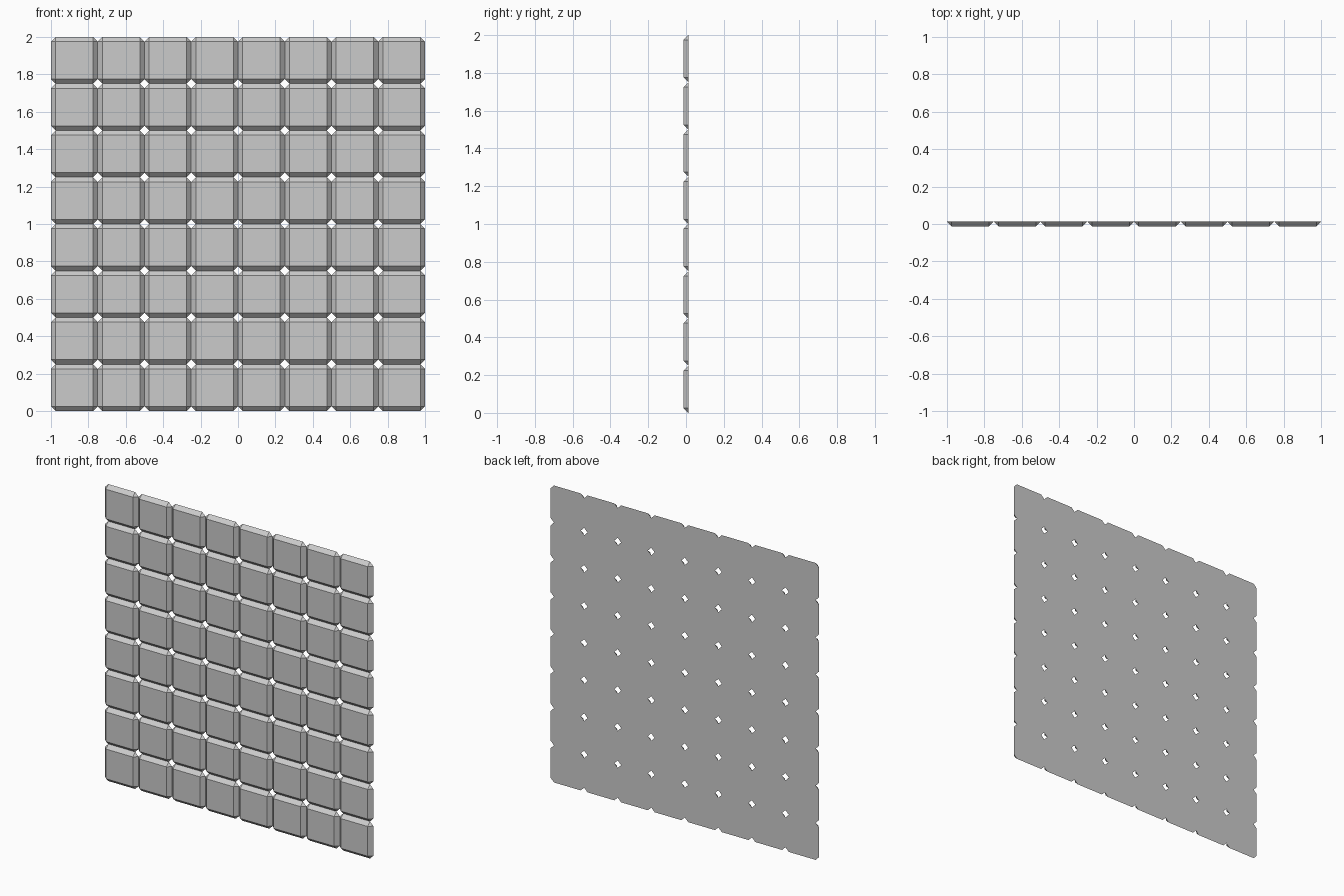
import bpy
import bmesh

if "Cube" in bpy.data.objects:
    bpy.data.objects.remove(bpy.data.objects["Cube"])

N = 8                # tiles per side
S = 2 / N            # tile pitch
B = 0.025            # bevel width, equal to panel thickness
Y = B / 2            # half thickness

# One tile: square front face, octagonal flat back, sloping edges
h, i = S / 2, S / 2 - B
bm = bmesh.new()
corners = [(-1, -1), (1, -1), (1, 1), (-1, 1)]
front = [bm.verts.new((sx * i, -Y, sz * i)) for sx, sz in corners]
back = []
for k, (sx, sz) in enumerate(corners):
    pair = [(sx * h, Y, sz * i), (sx * i, Y, sz * h)]
    if k % 2:
        pair.reverse()
    back.append([bm.verts.new(p) for p in pair])

bm.faces.new(front)
bm.faces.new([v for pair in back for v in pair])
for k in range(4):
    n = (k + 1) % 4
    bm.faces.new((front[k], *back[k]))                              # corner chamfer
    bm.faces.new((front[k], back[k][1], back[n][0], front[n]))      # edge slope
bmesh.ops.recalc_face_normals(bm, faces=bm.faces)

mesh = bpy.data.meshes.new("tile_panel")
bm.to_mesh(mesh)
bm.free()
panel = bpy.data.objects.new("tile_panel", mesh)
bpy.context.collection.objects.link(panel)
panel.location = (-1 + h, 0, h)

# Repeat into a square grid; diamond gaps remain where corners meet
for name, step in (("columns", (S, 0, 0)), ("rows", (0, 0, S))):
    arr = panel.modifiers.new(name, 'ARRAY')
    arr.count = N
    arr.use_relative_offset = False
    arr.use_constant_offset = True
    arr.constant_offset_displace = step
